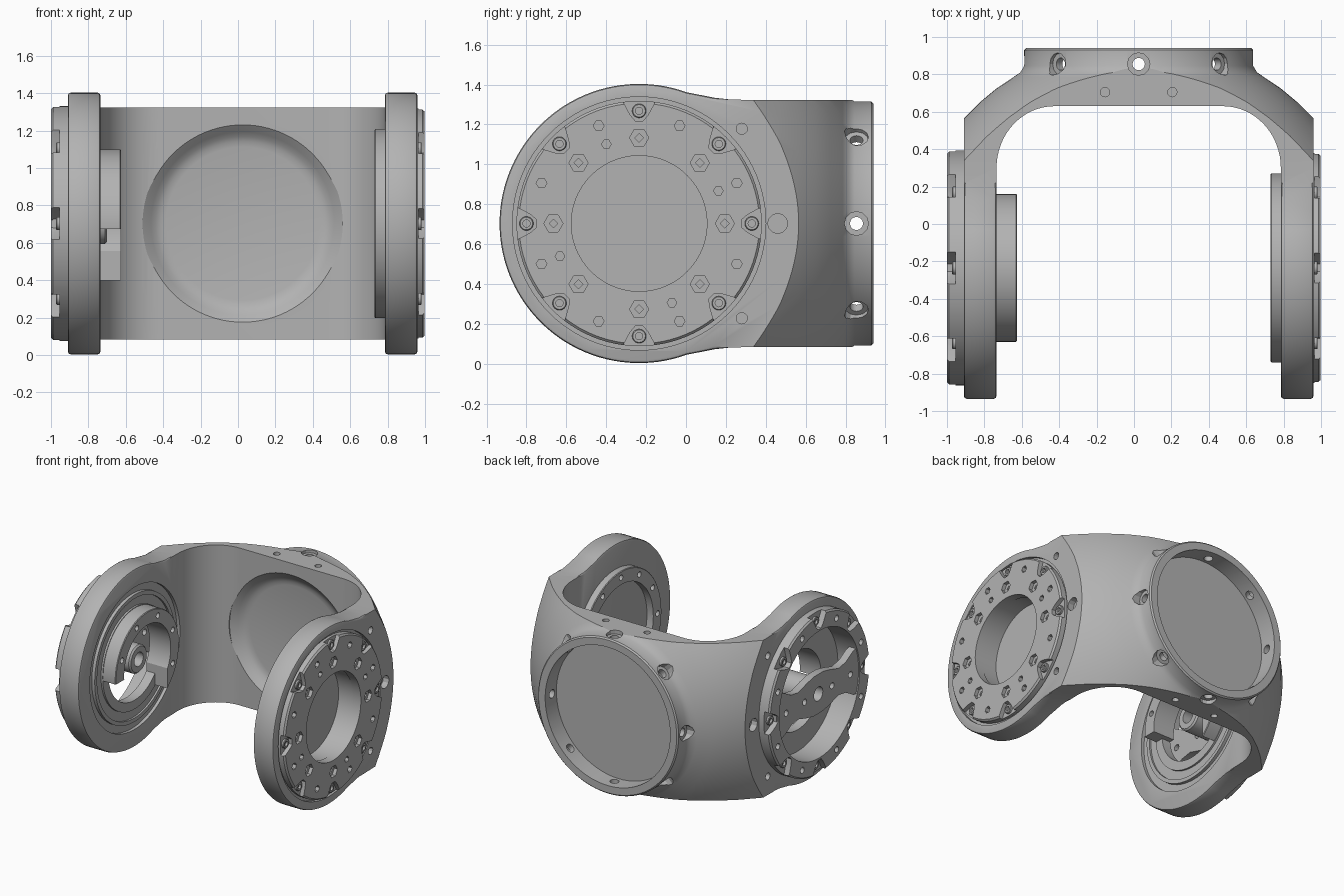
import bpy, bmesh, math
from mathutils import Matrix, Vector

cube = bpy.data.objects.get("Cube")
if cube:
    bpy.data.objects.remove(cube, do_unlink=True)

grey = bpy.data.materials.new("machined grey")
grey.use_nodes = True
COLOUR = (0.45, 0.45, 0.45, 1)
grey.diffuse_color = COLOUR
grey.node_tree.nodes["Principled BSDF"].inputs["Base Color"].default_value = COLOUR

CX, AY, CZ = 0.025, -0.235, 0.703      # yoke centre line, pivot y, pivot z
X, Y, Z = Vector((1, 0, 0)), Vector((0, 1, 0)), Vector((0, 0, 1))
PIVOT = (0, AY, CZ)


def finish(name, bm):
    bmesh.ops.remove_doubles(bm, verts=bm.verts[:], dist=1e-5)
    bmesh.ops.recalc_face_normals(bm, faces=bm.faces[:])
    mesh = bpy.data.meshes.new(name)
    bm.to_mesh(mesh)
    bm.free()
    mesh.materials.append(grey)
    obj = bpy.data.objects.new(name, mesh)
    bpy.context.scene.collection.objects.link(obj)
    return obj


def lathe(name, profile, axis, centre, sides=96):
    """Spin a closed (radius, height) profile about an axis."""
    bm = bmesh.new()
    rings = []
    for k in range(sides):
        a = 2 * math.pi * k / sides
        rings.append([bm.verts.new((r * math.cos(a), r * math.sin(a), h)) for r, h in profile])
    n = len(profile)
    for k in range(sides):
        p, q = rings[k], rings[(k + 1) % sides]
        for i in range(n):
            j = (i + 1) % n
            if profile[i][0] == 0 and profile[j][0] == 0:
                continue
            if profile[i][0] == 0:
                bm.faces.new((p[i], q[j], p[j]))
            elif profile[j][0] == 0:
                bm.faces.new((p[i], q[i], p[j]))
            else:
                bm.faces.new((p[i], q[i], q[j], p[j]))
    bmesh.ops.delete(bm, geom=[v for v in bm.verts if not v.link_faces], context='VERTS')
    turn = axis.to_track_quat('Z', 'Y').to_matrix().to_4x4()
    bm.transform(Matrix.Translation(centre) @ turn)
    return finish(name, bm)


def rod(name, radius, h0, h1, axis, centre, sides=96):
    return lathe(name, [(0, h0), (radius, h0), (radius, h1), (0, h1)], axis, centre, sides)


def tube(name, outer, inner, h0, h1, axis, centre, c=0.012):
    return lathe(name, [(inner, h0), (outer - c, h0), (outer, h0 + c), (outer, h1 - c),
                        (outer - c, h1), (inner, h1)], axis, centre)


def prism(name, points, d0, d1, place):
    """Extrude a flat outline; place maps (u, v, depth) to a position."""
    bm = bmesh.new()
    a, b = ([bm.verts.new(place(u, v, d)) for u, v in points] for d in (d0, d1))
    bm.faces.new(a)
    bm.faces.new(b[::-1])
    for i in range(len(points)):
        j = (i + 1) % len(points)
        bm.faces.new((a[i], a[j], b[j], b[i]))
    return finish(name, bm)


def side_place(u, v, d):
    """Outline measured from the pivot in the side plane, depth along x."""
    return (d, AY + u, CZ + v)


def join(objects):
    bpy.ops.object.select_all(action='DESELECT')
    for o in objects:
        o.select_set(True)
    bpy.context.view_layer.objects.active = objects[0]
    if len(objects) > 1:
        bpy.ops.object.join()
    return objects[0]


def boolean(target, others, operation='DIFFERENCE'):
    """Join the cutters, apply them to the target and remove them."""
    tool = join(others)
    mod = target.modifiers.new("cut", 'BOOLEAN')
    mod.operation, mod.object, mod.solver = operation, tool, 'EXACT'
    bpy.context.view_layer.objects.active = target
    bpy.ops.object.modifier_apply(modifier=mod.name)
    bpy.data.objects.remove(tool, do_unlink=True)


def around(radius, count, start=0.0):
    """Points on a bolt circle about the pivot, with outward directions."""
    for k in range(count):
        a = start + 2 * math.pi * k / count
        d = Vector((0, math.cos(a), math.sin(a)))
        yield Vector(PIVOT) + d * radius, d


# Yoke: U-shaped block
half = [(0.76, -1.2), (0.76, 0.3)]
half += [(0.45 + 0.31 * math.cos(t), 0.3 + 0.33 * math.sin(t))
         for t in [math.pi / 2 * i / 16 for i in range(1, 17)]]
u_shape = [(0.935, 0.94), (0.935, -1.2)] + half
u_shape += [(-x, y) for x, y in reversed(u_shape)]
yoke = prism("yoke", u_shape, -0.1, 1.5, lambda u, v, d: (CX + u, v, d))

# Side outline: round arm ends flowing into a straight bridge
arc = [math.radians(70 + (180 - 70) * i / 36) for i in range(37)]
upper = [(1.175, 0.605), (1.16, 0.62), (0.535, 0.62), (0.455, 0.622), (0.375, 0.631), (0.305, 0.645)]
upper += [(0.7 * math.cos(t), 0.7 * math.sin(t)) for t in arc]
outline = upper + [(u, -v) for u, v in reversed(upper[:-1])]
boolean(yoke, [prism("side", outline, -1.3, 1.3, side_place)], 'INTERSECT')

# Rounded rims on the arm ends
bm = bmesh.new()
bm.from_mesh(yoke.data)
rims = []
for e in bm.edges:
    if len(e.link_faces) == 2 and max(v.co.y for v in e.verts) < 0.25:
        flat, curved = sorted(abs(f.normal.x) for f in e.link_faces)
        if flat < 0.05 and curved > 0.99:
            rims.append(e)
bmesh.ops.bevel(bm, geom=rims, offset=0.016, segments=2, profile=0.5, affect='EDGES')
bm.to_mesh(yoke.data)
bm.free()

# Flared shoulder running into the round rear collar
shoulder = [(0, -1.1), (1.3, -1.1), (1.3, 0.05), (1.12, 0.34), (1.02, 0.47), (0.935, 0.565),
            (0.85, 0.65), (0.76, 0.725), (0.67, 0.785), (0.635, 0.81), (0.615, 0.845),
            (0.612, 0.93), (0.602, 0.94), (0, 0.94)]
boolean(yoke, [lathe("flare", shoulder, Y, (CX, 0, CZ), 128)], 'INTERSECT')

# Rear socket and soft front dish
boolean(yoke, [rod("socket", 0.545, 0.80, 1.1, Y, (CX, 0, CZ)),
               lathe("dish", [(0, 0.5), (0.535, 0.5), (0.535, 0.624), (0.515, 0.64),
                              (0.49, 0.662), (0.465, 0.683), (0.44, 0.694), (0.41, 0.70),
                              (0, 0.70)], Y, (CX, 0, CZ))])

# Radial screw holes through the collar, with pockets in the shoulder
for radius, start, end, sides in ((0.033, 0.5, 0.8, 16), (0.06, 0.59, 1.0, 12)):
    holes = []
    for k in range(8):
        a = k * math.pi / 4
        holes.append(rod("hole", radius, start, end, Vector((math.cos(a), 0, math.sin(a))),
                         (CX, 0.855, CZ), sides))
    boolean(yoke, holes)

# Small holes in the bridge and the arm sides
holes = [rod("hole", 0.025, h, h + 0.1, Z, (CX + s * 0.18, 0.705, 0), 12)
         for s in (-1, 1) for h in (0.04, 1.28)]
for x in (-0.92, 0.97):
    holes += [rod("hole", 0.028, -0.06, 0.06, X, (x, 0.28, CZ + s * 0.475), 12) for s in (-1, 1)]
    holes.append(rod("hole", 0.05, -0.06, 0.06, X, (x, 0.46, CZ), 12))
boolean(yoke, holes)

# Arm bores: blind on the left, open on the right
boolean(yoke, [rod("bore", 0.345, 0.80, 1.2, X, PIVOT),
               tube("groove", 0.635, 0.60, 0.935, 1.1, X, PIVOT, 0),
               rod("bore", 0.40, 0.7, 0.785, X, PIVOT),
               rod("bore", 0.50, -1.1, -0.81, X, PIVOT),
               tube("groove", 0.56, 0.50, -0.76, -0.6, X, PIVOT, 0),
               tube("groove", 0.47, 0.40, -0.75, -0.6, X, PIVOT, 0)])
boolean(yoke, [rod("bore", 0.33, -0.9, -0.6, X, PIVOT)])


def edge_notches(x0, x1):
    """Wedge pockets that open at the rim of a ring."""
    cuts = []
    for p, d in around(0.565, 8):
        side = Vector((0, -d.z, d.y))
        shape = [(-0.045, -0.02), (-0.02, -0.05), (0.02, -0.05), (0.045, -0.02),
                 (0.11, 0.1), (-0.11, 0.1)]
        cuts.append(prism("notch", shape, x0, x1,
                          lambda u, v, h: p + side * u + d * v + X * h))
    return cuts


# Left flange ring with its bolt pattern
left_flange = tube("left_flange", 0.615, 0.34, 0.93, 0.998, X, PIVOT)
boolean(left_flange, edge_notches(0.965, 1.1))
pattern = [rod("hole", 0.048, 0.97, 1.1, X, p, 6) for p, d in around(0.43, 8)]
pattern += [rod("hole", 0.027, 0.96, 1.1, X, p, 6) for p, d in around(0.53, 8, math.pi / 8)]
pattern += [rod("hole", 0.024, 0.96, 1.1, X, p, 6) for p, d in around(0.43, 4, math.pi / 8)]
boolean(left_flange, pattern)
boolean(left_flange, [rod("hole", 0.022, 0.945, 1.1, X, p, 4) for p, d in around(0.43, 8)])

# Screw heads sitting in the pockets
for name, x0, x1 in (("left_screws", 0.95, 0.982), ("right_screws", -0.972, -0.93)):
    join([tube(name, 0.035, 0.018, x0, x1, X, p, 0.004) for p, d in around(0.565, 8)])

# Left inner boss with screw holes
left_boss = tube("left_boss", 0.505, 0.40, 0.73, 0.80, X, PIVOT, 0.005)
boolean(left_boss, [rod("hole", 0.022, 0.6, 0.76, X, p, 12) for p, d in around(0.455, 12)])

# Right flange ring
right_flange = tube("right_flange", 0.628, 0.50, -1.0, -0.89, X, PIVOT)
boolean(right_flange, edge_notches(-1.1, -0.955))
boolean(right_flange, [rod("hole", 0.024, -1.1, -0.95, X, p, 12)
                       for p, d in around(0.56, 8, math.pi / 8)])

# Waisted cross plate over the open bore
top = [(0.52, 0.19), (0.43, 0.17), (0.34, 0.12), (0.25, 0.105), (0.15, 0.135), (0.06, 0.155)]
top += [(-u, v) for u, v in reversed(top)]
plate = top + [(u, -v) for u, v in reversed(top)]
cross_plate = prism("cross_plate", plate, -0.99, -0.93, side_place)
boolean(cross_plate, [rod("hole", 0.055, -1.2, -0.8, X, PIVOT, 24)]
        + [rod("hole", 0.025, -1.2, -0.8, X, (0, AY + y, CZ), 12) for y in (-0.4, -0.17, 0.17, 0.4)])
hub = tube("hub", 0.11, 0.055, -0.94, -0.70, X, PIVOT)

# Right inner boss: ring open at the lower front
right_boss = tube("right_boss", 0.395, 0.29, -0.81, -0.625, X, PIVOT, 0.005)
gap = [(0.25, -0.03), (-1, -0.03), (-1, -1), (0.25, -1)]
boolean(right_boss, [prism("gap", gap, -0.9, -0.5, side_place)])
boolean(right_boss, [rod("hole", 0.022, -0.68, -0.5, X, p, 12)
                     for p, d in around(0.342, 8, -math.pi / 8) if d.z > 0 or d.y > 0.8])

# Smooth curved faces, keep machined edges crisp
bpy.ops.object.select_all(action='DESELECT')
for obj in bpy.context.scene.objects:
    if obj.type == 'MESH':
        obj.select_set(True)
        bpy.context.view_layer.objects.active = obj
bpy.ops.object.shade_smooth_by_angle(angle=math.radians(28))
